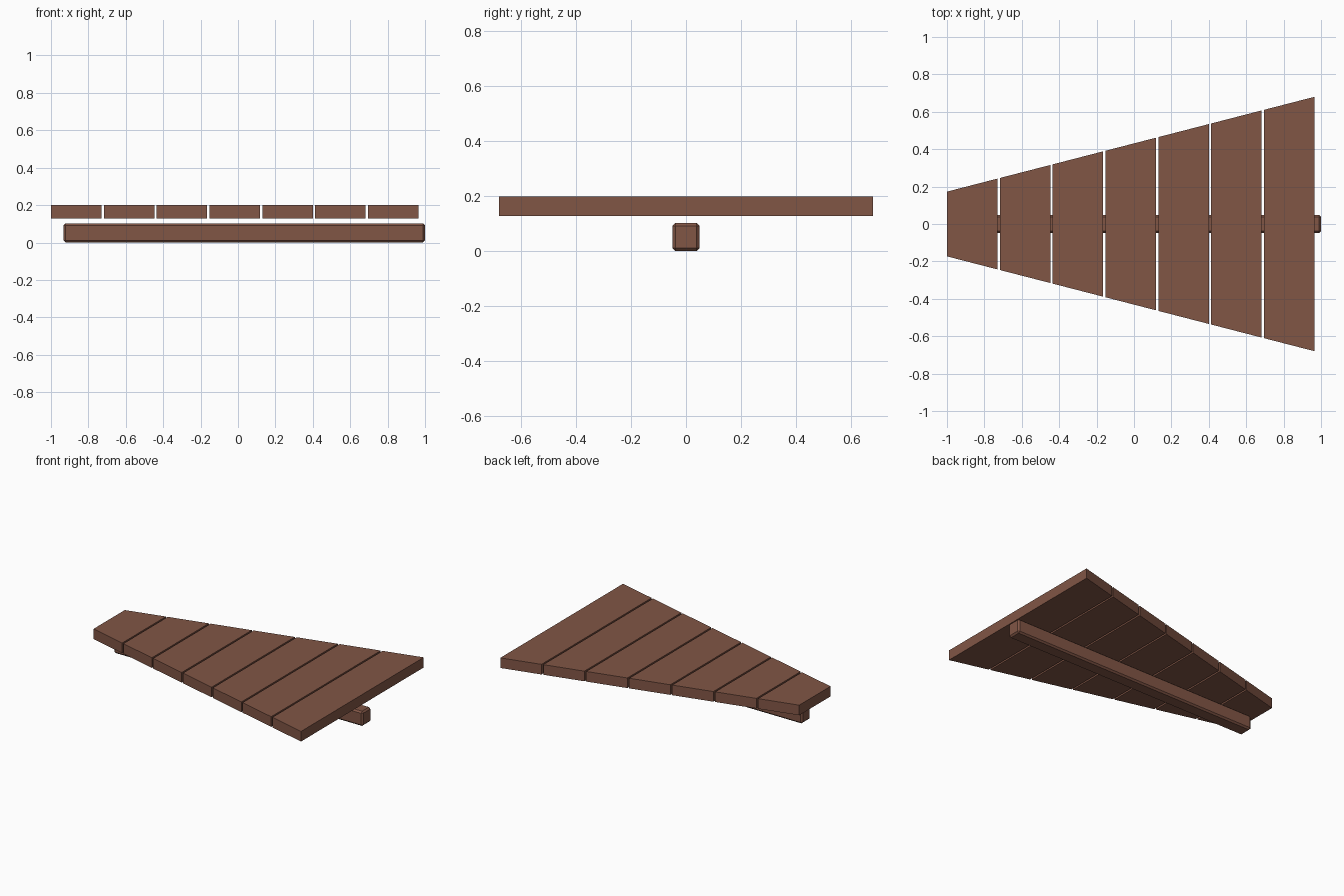
import bpy, bmesh

if "Cube" in bpy.data.objects:
    bpy.data.objects.remove(bpy.data.objects["Cube"])

wood = bpy.data.materials.new("brown_wood")
wood.diffuse_color = (0.22, 0.092, 0.06, 1)
wood.use_nodes = True
wood.node_tree.nodes["Principled BSDF"].inputs["Base Color"].default_value = wood.diffuse_color


def add_object(name, bm):
    bmesh.ops.recalc_face_normals(bm, faces=bm.faces)
    mesh = bpy.data.meshes.new(name)
    bm.to_mesh(mesh)
    bm.free()
    mesh.materials.append(wood)
    obj = bpy.data.objects.new(name, mesh)
    bpy.context.collection.objects.link(obj)
    return obj


def box(x0, x1, z0, z1, half0, half1):
    """Box whose half width goes from half0 at x0 to half1 at x1."""
    bm = bmesh.new()
    bmesh.ops.create_cube(bm, size=2)
    for v in bm.verts:
        right = v.co.x > 0
        v.co = (x1 if right else x0,
                v.co.y * (half1 if right else half0),
                z1 if v.co.z > 0 else z0)
    return bm


# Tapered deck of seven planks with narrow gaps
START, END, COUNT, GAP = -1.0, 0.965, 7, 0.012
width = (END - START - GAP * (COUNT - 1)) / COUNT


def half_width(x):
    return 0.173 + (0.68 - 0.173) * (x - START) / (END - START)


for i in range(COUNT):
    x0 = START + i * (width + GAP)
    x1 = x0 + width
    add_object(f"plank_{i + 1}",
               box(x0, x1, 0.129, 0.2, half_width(x0), half_width(x1)))

# Chamfered support beam under the deck
beam = add_object("support_beam", box(-0.933, 1.0, 0, 0.103, 0.049, 0.049))
bevel = beam.modifiers.new("chamfer", 'BEVEL')
bevel.width = 0.011
bevel.segments = 1
